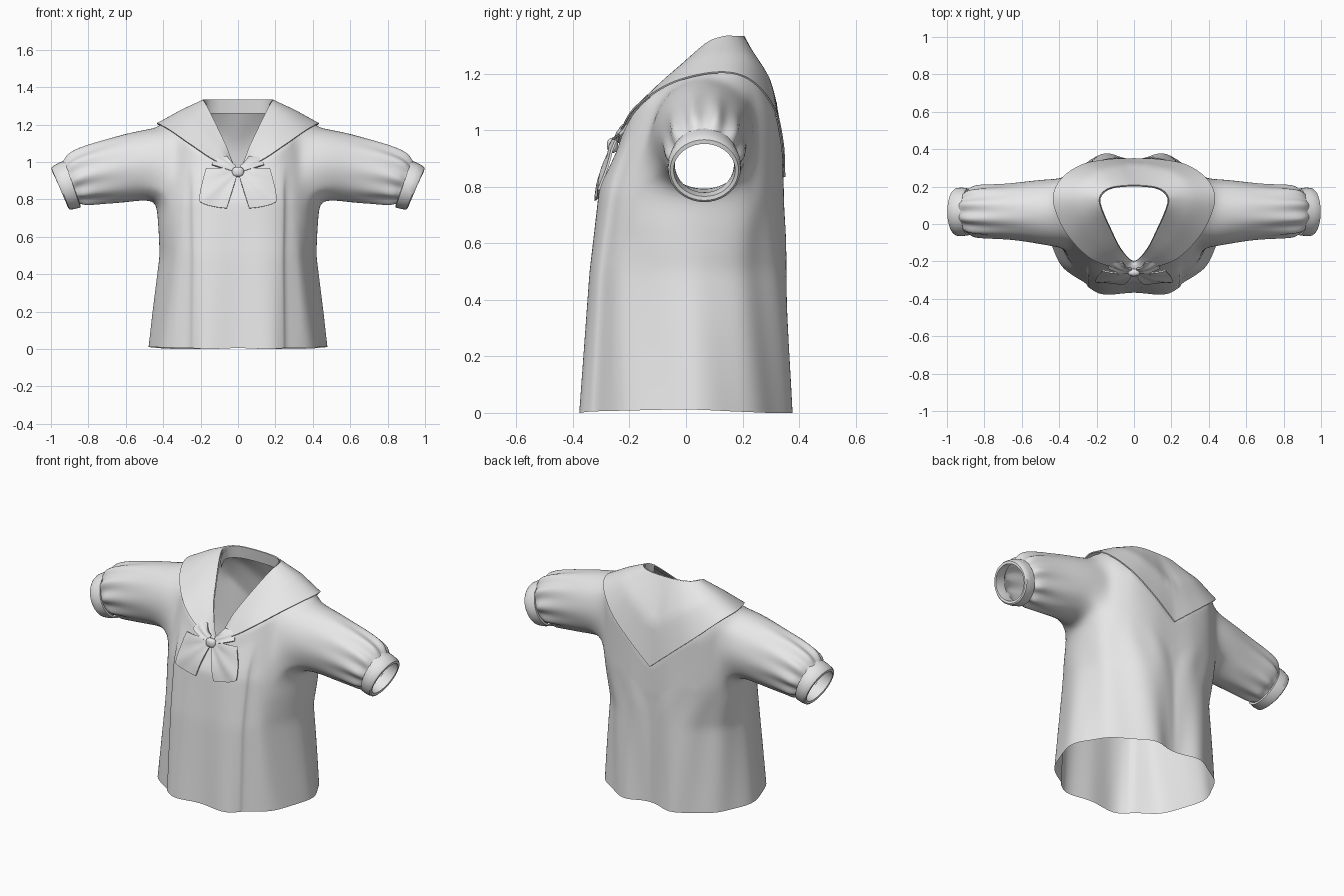
import bpy, bmesh, math
from mathutils import Vector

if "Cube" in bpy.data.objects:
    bpy.data.objects.remove(bpy.data.objects["Cube"])

cloth = bpy.data.materials.new("light_grey_cloth")
cloth.diffuse_color = (0.8, 0.8, 0.8, 1)
cloth.use_nodes = True
cloth.node_tree.nodes["Principled BSDF"].inputs["Base Color"].default_value = cloth.diffuse_color


def finish(name, bm, mirror=True, thick=0.0, subsurf=0, angle=40):
    """Turn a bmesh half into a finished, smooth shaded object."""
    bmesh.ops.recalc_face_normals(bm, faces=bm.faces)
    me = bpy.data.meshes.new(name)
    bm.to_mesh(me)
    bm.free()
    me.materials.append(cloth)
    ob = bpy.data.objects.new(name, me)
    bpy.context.collection.objects.link(ob)
    if mirror:
        m = ob.modifiers.new("mirror", 'MIRROR')
        m.merge_threshold = 0.002
    if thick:
        s = ob.modifiers.new("thickness", 'SOLIDIFY')
        s.thickness = thick
        s.offset = 0
    if subsurf:
        s = ob.modifiers.new("smooth", 'SUBSURF')
        s.levels = s.render_levels = subsurf
    bpy.ops.object.select_all(action='DESELECT')
    ob.select_set(True)
    bpy.context.view_layer.objects.active = ob
    bpy.ops.object.convert(target='MESH')
    bpy.ops.object.shade_smooth_by_angle(angle=math.radians(angle))
    return ob


def spline(pts, n, pointed=False):
    """Sample a half ring from front centre to back centre, n steps per span."""
    p = [Vector(q) for q in pts]
    flip = lambda v: Vector((-v.x, v.y, v.z))
    if pointed:
        ext = [2 * p[0] - p[1]] + p + [2 * p[-1] - p[-2]]
    else:
        ext = [flip(p[1])] + p + [flip(p[-2])]
    out = []
    for k in range(len(p) - 1):
        a, b, c, d = ext[k:k + 4]
        for i in range(n):
            t = i / n
            out.append(0.5 * (2 * b + (c - a) * t + (2 * a - 5 * b + 4 * c - d) * t * t
                              + (3 * b - a - 3 * c + d) * t ** 3))
    out.append(p[-1])
    return out


def loft(bm, guides, steps):
    """Rows of vertices between successive guide curves."""
    rows = []
    for g, (a, b) in enumerate(zip(guides, guides[1:])):
        for s in range(steps[g]):
            rows.append([u.lerp(v, s / steps[g]) for u, v in zip(a, b)])
    rows.append(guides[-1])
    return [[bm.verts.new(v) for v in r] for r in rows]


def skin(bm, rows, skip=lambda r, i: False, closed=False):
    n = len(rows[0])
    for r in range(len(rows) - 1):
        for i in range(n if closed else n - 1):
            if not skip(r, i):
                j = (i + 1) % n
                bm.faces.new((rows[r][i], rows[r][j], rows[r + 1][j], rows[r + 1][i]))


def push(pts, d):
    """Offset a curve outward from the body."""
    res = []
    for x, y, z in pts:
        n = Vector((x, y - 0.05, 0.35)).normalized() * d
        res.append((x + (n.x if x > 0 else 0), y + n.y, z + n.z))
    return res


# Half outlines, front centre to back centre
hem = [(0, -.355, 0.005), (.16, -.365, 0), (.25, -.322, .005), (.39, -.215, .008), (.475, 0, .012),
       (.425, .175, .005), (.31, .295, 0), (.15, .375, 0), (0, .345, .005)]
waist = [(0, -.325, .5), (.14, -.328, .5), (.245, -.295, .5), (.352, -.2, .5), (.418, .02, .5),
         (.38, .18, .5), (.285, .285, .5), (.15, .355, .5), (0, .342, .5)]
chest = [(0, -.297, .78), (.14, -.292, .78), (.25, -.255, .78), (.365, -.165, .76), (.435, .05, .76),
         (.405, .22, .76), (.305, .30, .76), (.16, .345, .72), (0, .346, .66)]
yoke = [(0, -.235, .95), (.12, -.22, 1.0), (.24, -.17, 1.08), (.36, -.04, 1.165), (.425, .12, 1.2),
        (.39, .23, 1.17), (.28, .31, 1.07), (.14, .339, .95), (0, .345, .83)]
neck = [(0, -.2, .955), (.07, -.135, 1.1), (.125, -.03, 1.215), (.17, .07, 1.305), (.185, .13, 1.33),
        (.165, .17, 1.332), (.12, .194, 1.332), (.06, .203, 1.332), (0, .205, 1.332)]
mid = []
for k, (a, b) in enumerate(zip(yoke, neck)):
    m = (Vector(a) + Vector(b)) / 2
    m.y += 0.043 * max(0, (k - 4) / 4) ** 0.7
    m.z += 0.008
    mid.append(tuple(m))

N = 6                      # columns per outline span
I0, I1 = 3 * N, 5 * N      # armhole columns
R0, R1 = 15, 23            # armhole rows

# Bodice with sleeves growing out of the armholes
bm = bmesh.new()
lines = [spline(hem, N), spline(waist, N), spline(chest, N), spline(yoke, N),
         spline(push(mid, -.01), N), spline([(x * .98, y, z - .015) for x, y, z in push(neck, -.004)], N)]
rows = loft(bm, lines, [8, 6, 10, 3, 3])
P = 2 * N                  # front pleat column
for r in range(21):
    fade = min(1, (21 - r) / 5)
    for i, v in enumerate(rows[r]):
        if i <= P:         # raised front panel
            v.co.y -= 0.012 * fade
        elif P + 3 < i < 8 * N and r < 15:   # slanting drape folds
            f = 0.004 * min(1, (15 - r) / 4)
            w = f * math.sin(i * 0.8 + r * 0.3)
            v.co.x += w * v.co.x / 0.45
            v.co.y += w * v.co.y / 0.35
    a, b = rows[r][P].co, rows[r][P + 1].co
    t = 0.97 * fade        # tight step at the pleat edge
    b.x += (a.x - b.x) * t
    b.y += (a.y + 0.014 * fade - b.y) * t
skin(bm, rows, lambda r, i: R0 <= r < R1 and I0 <= i < I1)

hole = ([rows[R0][i] for i in range(I0, I1)] + [rows[r][I1] for r in range(R0, R1)]
        + [rows[R1][i] for i in range(I1, I0, -1)] + [rows[r][I0] for r in range(R1, R0, -1)])
COUNT = len(hole)
angles = [math.radians(-144) + j * 2 * math.pi / COUNT for j in range(COUNT)]
for v, a in zip(hole, angles):
    v.co.y = .055 + .185 * math.cos(a)
    v.co.z = .985 + .19 * math.sin(a)


def sleeve_ring(bm, sec, ripple=0.0):
    """Tilted oval: top x, top z, bottom x, bottom z, front y, back y."""
    tx, tz, bx, bz, y0, y1 = sec
    ring = []
    for a in angles:
        k = 1 + ripple * math.cos(10 * a)
        h = 0.5 + 0.5 * k * math.sin(a)
        y = (y0 + y1) / 2 + k * (y1 - y0) / 2 * math.cos(a)
        ring.append(bm.verts.new((bx + (tx - bx) * h, y, bz + (tz - bz) * h)))
    return ring


sections = [((.48, 1.183, .475, .80, -.12, .245), 0), ((.54, 1.168, .54, .79, -.10, .235), 0),
            ((.62, 1.147, .61, .782, -.088, .222), .01), ((.70, 1.125, .68, .775, -.08, .213), .022),
            ((.78, 1.102, .74, .772, -.075, .208), .045), ((.85, 1.076, .785, .77, -.07, .205), .075),
            ((.90, 1.05, .812, .77, -.064, .198), .10), ((.925, 1.025, .83, .775, -.053, .186), .09),
            ((.936, 1.0, .848, .775, -.044, .174), .04), ((.955, .985, .87, .768, -.044, .174), 0)]
sleeve = [hole] + [sleeve_ring(bm, s, rip) for s, rip in sections]
skin(bm, sleeve, closed=True)
blend = [v for v in bm.verts if .3 < v.co.x < .56 and v.co.z > .68]
for _ in range(4):
    bmesh.ops.smooth_vert(bm, verts=blend, factor=0.5, use_axis_x=True, use_axis_y=True, use_axis_z=True)
finish("bodice_and_sleeves", bm, subsurf=1, angle=60)

# Cuffs: outer band, rolled lip and inner facing
bm = bmesh.new()
cuff = [(.926, 1.0, .842, .768, -.05, .18), (.927, 1.008, .842, .757, -.06, .19),
        (.962, .994, .875, .748, -.065, .195), (.99, .977, .90, .746, -.063, .193),
        (.998, .967, .907, .752, -.056, .186), (.995, .952, .908, .766, -.044, .174),
        (.965, .97, .88, .775, -.04, .17), (.935, .985, .85, .78, -.04, .17)]
skin(bm, [sleeve_ring(bm, s) for s in cuff], closed=True)
finish("cuffs", bm)

# Wide collar, pointed at the back
bm = bmesh.new()
edge = [tuple(Vector(a).lerp(Vector(b), k / 8)) for k, (a, b) in
        enumerate(zip(push(yoke, .010), push(yoke, .006)))]
lines = [spline(edge, 8, True), spline(push(mid, .002), 8), spline(neck, 8)]
rows = loft(bm, lines, [6, 6])
skin(bm, rows)
inner = [v for r in rows[2:-1] for v in r if v.co.x > 0.03]
for _ in range(3):
    bmesh.ops.smooth_vert(bm, verts=inner, factor=0.4, use_axis_x=True, use_axis_y=True, use_axis_z=True)
finish("collar", bm, thick=.006, angle=35)

# Collar stand inside the back of the neck
bm = bmesh.new()
stand = [(x * .975, y - .005, z + .001) for x, y, z in neck[3:]]
lower = [(x * 1.01, y + .01, z - .075) for x, y, z in stand]
skin(bm, loft(bm, [spline(stand, 6, True), spline(lower, 6, True)], [4]))
finish("collar_stand", bm)


# Bow made of soft cloth patches fanning out from the knot
def bow_patch(name, near, far, belly, lift):
    bm = bmesh.new()
    grid = []
    for i in range(11):
        u, row = i / 10, []
        for j in range(13):
            v = j / 12
            p = Vector(near[0]).lerp(Vector(near[1]), v).lerp(Vector(far[0]).lerp(Vector(far[1]), v), u)
            p += Vector(belly) * (1 - abs(2 * v - 1) ** 1.3) * u
            d = .95 - p.y
            y = -.247 - (.32 if d > 0 else .65) * d - lift
            y -= .012 * math.sin(math.pi * u) + .003 * math.sin(math.pi * u * .7) * math.cos(4 * math.pi * v)
            row.append(bm.verts.new((p.x, y, p.y)))
        grid.append(row)
    skin(bm, grid)
    finish(name, bm, thick=.008)


bow_patch("bow_tails", ((.015, .965), (.006, .925)), ((.17, .965), (.06, .752)), (.09, -.07), .008)
bow_patch("bow_loops", ((.015, .98), (.015, .945)), ((.06, 1.03), (.14, .985)), (.02, .015), .008)

# Knot, a soft rounded block
bm = bmesh.new()
bmesh.ops.create_uvsphere(bm, u_segments=24, v_segments=14, radius=1)
soft = lambda c: math.copysign(abs(c) ** 0.75, c)
for v in bm.verts:
    v.co = Vector((soft(v.co.x) * .032, v.co.y * .02 - .26, soft(v.co.z) * .027 + .947))
finish("bow_knot", bm, mirror=False)
